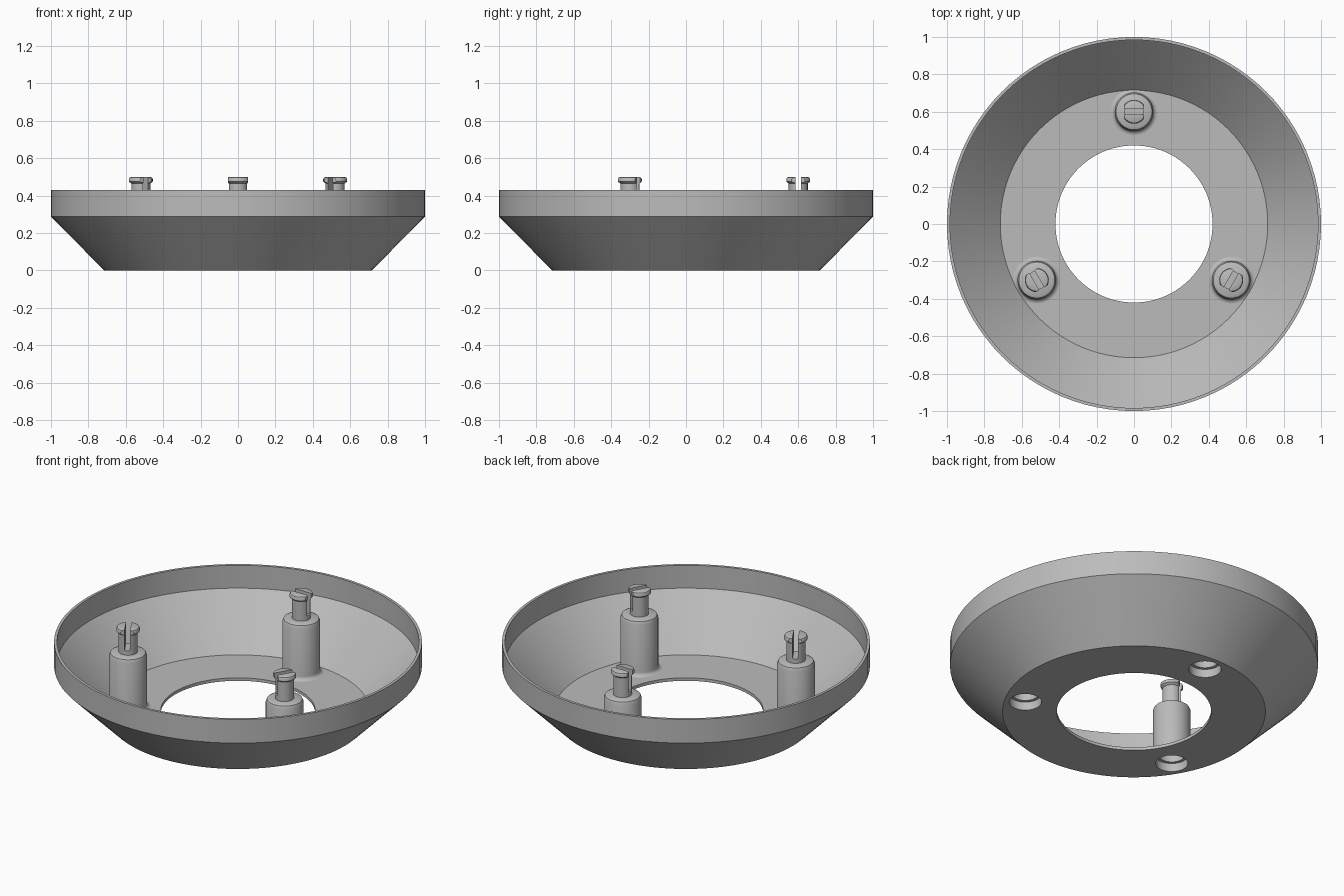
import bpy, bmesh, math
from mathutils import Matrix, Vector

if "Cube" in bpy.data.objects:
    bpy.data.objects.remove(bpy.data.objects["Cube"])

grey = bpy.data.materials.new("grey_plastic")
grey.diffuse_color = (0.5, 0.5, 0.5, 1)
grey.use_nodes = True
grey.node_tree.nodes["Principled BSDF"].inputs["Base Color"].default_value = grey.diffuse_color


def finish(name, bm):
    bmesh.ops.recalc_face_normals(bm, faces=bm.faces[:])
    me = bpy.data.meshes.new(name)
    bm.to_mesh(me)
    bm.free()
    me.materials.append(grey)
    ob = bpy.data.objects.new(name, me)
    bpy.context.collection.objects.link(ob)
    return ob


def lathe(name, profile, segments, closed=False):
    """Spin an (r, z) profile around the z axis."""
    bm = bmesh.new()
    verts = [bm.verts.new((r, 0, z)) for r, z in profile]
    pairs = list(zip(verts, verts[1:])) + ([(verts[-1], verts[0])] if closed else [])
    edges = [bm.edges.new(p) for p in pairs]
    bmesh.ops.spin(bm, geom=verts + edges, axis=(0, 0, 1), cent=(0, 0, 0),
                   angle=math.tau, steps=segments, use_duplicate=False)
    bmesh.ops.remove_doubles(bm, verts=bm.verts[:], dist=0.0002)
    return finish(name, bm)


def box(name, size, centre):
    bm = bmesh.new()
    bmesh.ops.create_cube(bm, size=1, matrix=Matrix.Translation(centre) @ Matrix.Diagonal((*size, 1)))
    return finish(name, bm)


def cut(ob, cutter, operation='DIFFERENCE'):
    mod = ob.modifiers.new("cut", 'BOOLEAN')
    mod.object, mod.operation, mod.solver = cutter, operation, 'EXACT'
    bpy.context.view_layer.objects.active = ob
    bpy.ops.object.modifier_apply(modifier=mod.name)
    bpy.data.objects.remove(cutter)


def smooth(ob):
    bpy.ops.object.select_all(action='DESELECT')
    ob.select_set(True)
    bpy.context.view_layer.objects.active = ob
    bpy.ops.object.shade_smooth_by_angle(angle=math.radians(28))


FLOOR = 0.018
HOLE = 0.088
PLACES = [Matrix.Rotation(math.radians(a), 4, 'Z') @ Matrix.Translation((0, 0.6, 0))
          for a in (0, 120, 240)]

# Thin conical dish with upright rim and open centre
dish = lathe("dish", [(0.42, 0), (0.715, 0), (1, 0.288), (1, 0.43),
                      (0.984, 0.43), (0.984, 0.293), (0.715, FLOOR), (0.42, FLOOR)], 96, True)
# Holes below the posts
for m in PLACES:
    c = lathe("hole_cutter", [(0, -0.1), (HOLE, -0.1), (HOLE, 0.1), (0, 0.1)], 40)
    c.data.transform(m)
    cut(dish, c)
smooth(dish)

# Hollow post: stepped bore inside, chamfered shoulder and base fillet outside
fillet = [(0.125 - 0.022 * math.sin(t), FLOOR + 0.022 * (1 - math.cos(t)))
          for t in (math.radians(d) for d in (90, 67, 45, 22, 0))]
post = lathe("post", [(HOLE, FLOOR), (HOLE, 0.05), (0.07, 0.05), (0.07, 0.30), (0, 0.30)], 40)
outer = lathe("post_shell", [(0, 0.348), (0.084, 0.348), (0.096, 0.342), (0.103, 0.325)] + fillet, 40)
bpy.ops.object.select_all(action='DESELECT')
outer.select_set(True)
post.select_set(True)
bpy.context.view_layer.objects.active = post
bpy.ops.object.join()
smooth(post)

# Snap pin: lipped head, flattened sides, slot through the middle
pin = lathe("snap_pin", [(0, 0.34), (0.051, 0.34), (0.051, 0.465), (0.064, 0.475),
                         (0.064, 0.488), (0.060, 0.496), (0.052, 0.5), (0, 0.5)], 40)
cut(pin, box("side_cutter", (0.106, 0.4, 0.4), (0, 0, 0.42)), 'INTERSECT')
cut(pin, box("slot_cutter", (0.4, 0.03, 0.2), (0, 0, 0.475)))
smooth(pin)

# Repeat post and pin around the dish
for part in (post, pin):
    for i, m in enumerate(PLACES):
        ob = part if i == 0 else part.copy()
        if i:
            bpy.context.collection.objects.link(ob)
        ob.matrix_world = m
        ob.name = f"{part.name.split('_copy')[0]}" if i == 0 else f"{part.name}_copy_{i}"
